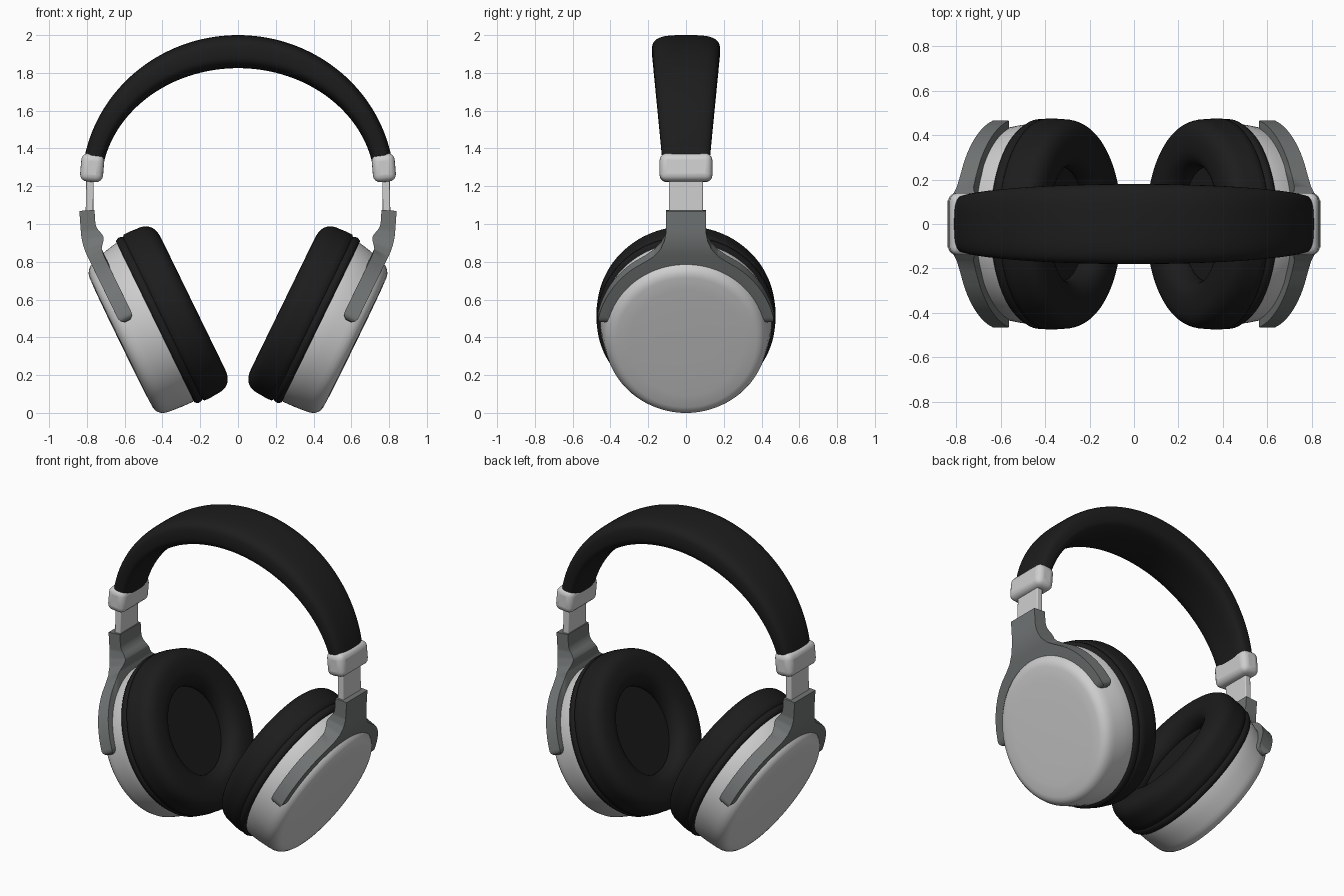
import bpy, bmesh, math
from mathutils import Vector, Matrix

if "Cube" in bpy.data.objects:
    bpy.data.objects.remove(bpy.data.objects["Cube"])

TILT = math.radians(26)
U_MID = 0.625          # cup centre along its tilted upright axis


def material(name, c):
    m = bpy.data.materials.new(name)
    m.diffuse_color = (*c, 1)
    m.use_nodes = True
    m.node_tree.nodes["Principled BSDF"].inputs["Base Color"].default_value = m.diffuse_color
    return m


BLACK = material("black_leather", (0.012, 0.012, 0.012))
SILVER = material("silver_metal", (0.62, 0.62, 0.62))
GREY = material("grey_metal", (0.165, 0.175, 0.175))


def finish(name, bm, mat, bevel=0, mirror=True, angle=40):
    bmesh.ops.recalc_face_normals(bm, faces=bm.faces)
    me = bpy.data.meshes.new(name)
    bm.to_mesh(me)
    bm.free()
    ob = bpy.data.objects.new(name, me)
    bpy.context.collection.objects.link(ob)
    me.materials.append(mat)
    bpy.ops.object.select_all(action='DESELECT')
    ob.select_set(True)
    bpy.context.view_layer.objects.active = ob
    bpy.ops.object.shade_smooth_by_angle(angle=math.radians(angle))
    if bevel:
        b = ob.modifiers.new("bevel", 'BEVEL')
        b.width, b.segments, b.limit_method = bevel, 4, 'ANGLE'
        b.angle_limit = math.radians(40)
    if mirror:
        m = ob.modifiers.new("mirror", 'MIRROR')
        m.use_mirror_merge = False
    return ob


def cup_point(y, w, n):
    """Cup coordinates (side, upright, outward) to world."""
    u = U_MID + w
    s, c = math.sin(TILT), math.cos(TILT)
    return Vector((u * s + n * c, y, u * c - n * s))


def lathe(name, profile, mat, drop=0, seg=96, angle=40):
    """Spin (radius, outward) points; drop lowers the outer end of the cup."""
    bm = bmesh.new()
    rings = []
    for r, n in profile:
        sh = -drop * max(0, n - 0.18) / 0.2
        rings.append([bm.verts.new(cup_point(r * math.sin(a), 1.03 * r * math.cos(a) + sh, n))
                      for a in (2 * math.pi * i / seg for i in range(seg))])
    for p, q in zip(rings, rings[1:]):
        for i in range(seg):
            j = (i + 1) % seg
            bm.faces.new((p[i], p[j], q[j], q[i]))
    bmesh.ops.remove_doubles(bm, verts=bm.verts, dist=1e-5)
    return finish(name, bm, mat, angle=angle)


def box(name, centre, size, lean, mat, bevel):
    bm = bmesh.new()
    mtx = (Matrix.Translation(centre) @ Matrix.Rotation(math.radians(lean), 4, 'Y')
           @ Matrix.Diagonal((*size, 1)))
    bmesh.ops.create_cube(bm, size=1, matrix=mtx)
    return finish(name, bm, mat, bevel)


# Ear cushions: rounded ring around a shallow flat opening
pad = [(0, 0.07), (0.262, 0.07)]
for k in range(21):
    a = math.pi * k / 20
    c, s = math.cos(a), math.sin(a)
    pad.append((0.364 - math.copysign(abs(c) ** 0.75, c) * 0.108, 0.06 - 0.10 * s ** 0.8))
pad += [(0.475, 0.10), (0.474, 0.13), (0.464, 0.139), (0.470, 0.147),
        (0.472, 0.165), (0.462, 0.182), (0.40, 0.186), (0, 0.186)]
lathe("ear_cushions", pad, BLACK, angle=60)

# Ear cups: tapered shell with a rounded rim and slightly domed outer face
lathe("ear_cups", [(0, 0.17), (0.44, 0.17), (0.452, 0.176), (0.453, 0.19), (0.446, 0.25),
                   (0.434, 0.32), (0.428, 0.345), (0.418, 0.365), (0.405, 0.379),
                   (0.390, 0.388), (0.37, 0.393), (0.30, 0.396), (0.15, 0.398), (0, 0.398)],
      SILVER, drop=0.018, angle=60)

# Yokes: forked outline, extruded, with the stem bent upright
R_IN, R_OUT, TOP = 0.422, 0.475, 0.70
half = []
for k in range(17):                       # inner arc from top to arm tip
    a = math.radians(78 * k / 16)
    half.append((R_IN * math.sin(a), 1.03 * R_IN * math.cos(a)))
for k in range(1, 6):                     # rounded arm tip
    b = math.pi * k / 6
    a = math.radians(78) + 0.06 * math.sin(b)
    r = (R_IN + R_OUT) / 2 - (R_OUT - R_IN) / 2 * math.cos(b)
    half.append((r * math.sin(a), 1.03 * r * math.cos(a)))
for k in range(13):                       # outer arc back up to the fillet
    a = math.radians(78 - 43 * k / 12)
    half.append((R_OUT * math.sin(a), 1.03 * R_OUT * math.cos(a)))
half += [(0.215, 0.437), (0.17, 0.468), (0.135, 0.505), (0.115, 0.545), (0.105, 0.59), (0.105, TOP)]
outline = half + [(-y, w) for y, w in reversed(half) if y > 1e-6]

bm = bmesh.new()
face = bm.faces.new([bm.verts.new((y, w, -0.04)) for y, w in outline])
ext = bmesh.ops.extrude_face_region(bm, geom=[face])
bmesh.ops.translate(bm, vec=(0, 0, 0.08),
                    verts=[v for v in ext['geom'] if isinstance(v, bmesh.types.BMVert)])
for cut in [0.079, 0.086, 0.095, 0.106] + [0.472 + 0.0145 * i for i in range(12)]:
    bmesh.ops.bisect_plane(bm, geom=bm.verts[:] + bm.edges[:] + bm.faces[:],
                           plane_co=(0, cut, 0), plane_no=(0, 1, 0))
W0, BEND, END = 0.47, 0.12, math.radians(4)
for v in bm.verts:
    y, w, n = v.co
    if w < 0.106:                         # round the arm ends
        n *= math.sqrt(max(0.1, 1 - ((0.106 - w) / 0.04) ** 2))
    if n < 0 and 0.45 < w < 0.63:         # thicker neck on the inner side
        n -= 0.035 * math.sin(math.pi * (w - 0.45) / 0.18) ** 2
    if w <= W0:
        v.co = cup_point(y, w, 0.313 + n)
    else:
        p, ang, steps = cup_point(0, W0, 0.313), TILT, 20
        for s in range(steps):
            d = (w - W0) * (s + 0.5) / steps
            ang = TILT + (END - TILT) * min(d / BEND, 1)
            p += Vector((math.sin(ang), 0, math.cos(ang))) * (w - W0) / steps
        ang = TILT + (END - TILT) * min((w - W0) / BEND, 1)
        v.co = p + Vector((n * math.cos(ang), y, -n * math.sin(ang)))
bmesh.ops.triangulate(bm, faces=[f for f in bm.faces if len(f.verts) > 4])
finish("yokes", bm, GREY, bevel=0.012)

# Sliders and headband collars
box("sliders", (0.785, 0, 1.15), (0.04, 0.18, 0.22), -1, SILVER, 0.006)
box("headband_collars", (0.772, 0, 1.298), (0.122, 0.28, 0.15), -5, SILVER, 0.038)

# Headband: padded arch swept between two ellipses, widening to the crown
bm = bmesh.new()
rings = []
T0 = math.radians(11)
for i in range(81):
    t = T0 + (math.pi - 2 * T0) * i / 80
    outer = Vector((0.828 * math.cos(t), 0, 1.2 + 0.80 * math.sin(t)))
    inner = Vector((0.725 * math.cos(t), 0, 1.2 + 0.625 * math.sin(t)))
    mid, rad = (outer + inner) / 2, (outer - inner) / 2
    wid = 0.127 + 0.053 * max(0, (mid.z - 1.35) / 0.56)
    ring = []
    for k in range(40):
        a = 2 * math.pi * k / 40
        c, s = math.cos(a), math.sin(a)
        e = 0.6
        ring.append(bm.verts.new(mid + rad * math.copysign(abs(s) ** e, s)
                                 + Vector((0, wid * math.copysign(abs(c) ** e, c), 0))))
    rings.append(ring)
for p, q in zip(rings, rings[1:]):
    for k in range(40):
        j = (k + 1) % 40
        bm.faces.new((p[k], p[j], q[j], q[k]))
bm.faces.new(rings[0])
bm.faces.new(rings[-1])
finish("headband", bm, BLACK, mirror=False, angle=50)
